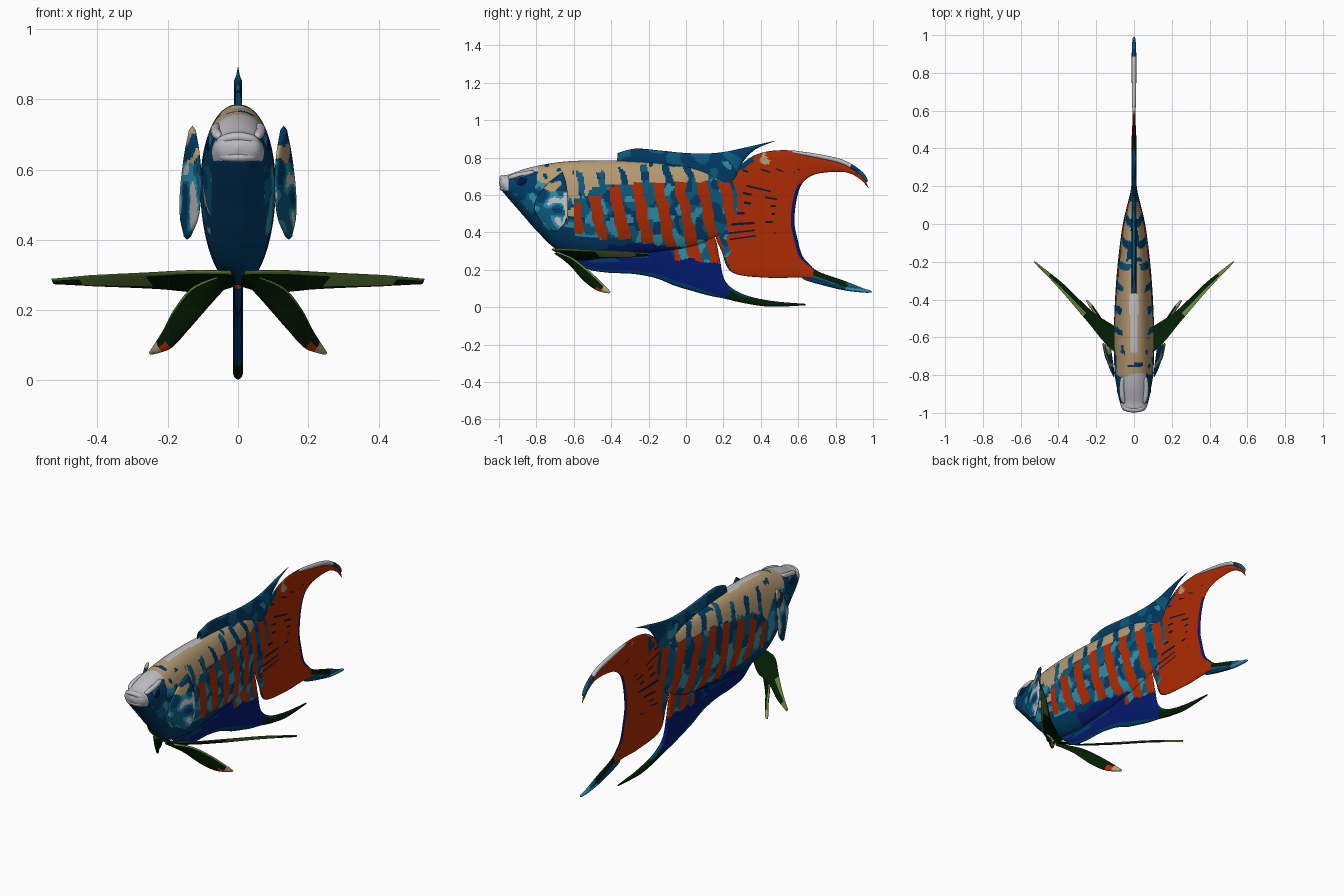
import bpy, bmesh, math
from mathutils import Vector, noise

if "Cube" in bpy.data.objects:
    bpy.data.objects.remove(bpy.data.objects["Cube"])

# ---- palette ----
PALETTE = [("tan", (.47, .325, .17)), ("orange_red", (.42, .024, .001)),
           ("deep_blue", (.000, .043, .13)), ("teal", (.003, .10, .20)),
           ("light_teal", (.025, .27, .40)), ("indigo", (.001, .010, .16)),
           ("dark_green", (.001, .013, .001)), ("light_green", (.13, .24, .05)),
           ("pale_grey", (.52, .52, .55)), ("night_blue", (.001, .009, .05))]
TAN, RED, DEEP, TEAL, LIGHT, INDIGO, GREEN, LIME, GREY, NIGHT = range(10)
MATS = []
for label, rgb in PALETTE:
    m = bpy.data.materials.new(label)
    m.diffuse_color = (*rgb, 1)
    m.use_nodes = True
    m.node_tree.nodes["Principled BSDF"].inputs["Base Color"].default_value = m.diffuse_color
    MATS.append(m)


# ---- helpers ----
def spline(pts, t):
    """Smooth curve through pts (any dimension), t from 0 to 1."""
    n = len(pts) - 1
    i = min(int(t * n), n - 1)
    f = t * n - i
    q = [pts[max(0, min(n, i + k))] for k in (-1, 0, 1, 2)]
    return [.5 * (2 * b + (c - a) * f + (2 * a - 5 * b + 4 * c - d) * f * f
                  + (3 * b - a - 3 * c + d) * f ** 3) for a, b, c, d in zip(*q)]


def spots(p, scale, seed=0):
    return noise.noise(Vector((seed * 7.3 + (3 if p.x > 0 else 0), p.y * scale, p.z * scale)))


def surface(name, func, nu, nv, rule):
    """Grid surface func(u, v), welded at the seams, coloured by rule(p, u, v)."""
    bm = bmesh.new()
    grid = [[bm.verts.new(func(i / nu, j / nv)) for j in range(nv + 1)] for i in range(nu + 1)]
    for i in range(nu):
        for j in range(nv):
            f = bm.faces.new((grid[i][j], grid[i + 1][j], grid[i + 1][j + 1], grid[i][j + 1]))
            f.smooth = True
            f.material_index = rule(f.calc_center_median(), (i + .5) / nu, (j + .5) / nv)
    bmesh.ops.remove_doubles(bm, verts=bm.verts[:], dist=2e-5)
    bmesh.ops.recalc_face_normals(bm, faces=bm.faces[:])
    me = bpy.data.meshes.new(name)
    bm.to_mesh(me)
    bm.free()
    for m in MATS:
        me.materials.append(m)
    ob = bpy.data.objects.new(name, me)
    bpy.context.collection.objects.link(ob)
    return ob


def fin(name, a, b, normal, thick, nu, nv, rule):
    """Thin lens-shaped blade between the edge curves a and b."""
    n = Vector(normal).normalized()

    def f(u, v):
        w = 1 - abs(2 * v - 1)
        pa, pb = Vector(spline(a, u)), Vector(spline(b, u))
        t = min(thick, (pb - pa).length * .4) * math.sin(math.pi * w) ** .45 if .001 < w < .999 else 0
        return pa.lerp(pb, w) + n * (t if v < .5 else -t)
    return surface(name, f, nu, nv * 2, lambda p, u, v: rule(p, u, 1 - abs(2 * v - 1)))


def flat(pts):
    return [(0, y, z) for y, z in pts]


def tube(name, pts, r, rule, up=(1, 0, 0)):
    def f(u, v):
        c = Vector(spline(pts, u))
        t = Vector(spline(pts, min(1, u + .01))) - Vector(spline(pts, max(0, u - .01)))
        s = t.cross(Vector(up)).normalized()
        k = t.cross(s).normalized()
        rr = r * max(0, 1 - abs(2 * u - 1) ** 4) ** .5
        return c + (s * math.cos(v * math.tau) + k * math.sin(v * math.tau)) * rr
    return surface(name, f, 40, 12, rule)


# ---- body: y, top, bottom, half width ----
STATIONS = [(-1, .668, .660, .0), (-.985, .70, .625, .056), (-.94, .712, .57, .076),
            (-.87, .737, .49, .090), (-.80, .755, .41, .101), (-.70, .773, .315, .106),
            (-.60, .782, .285, .107), (-.48, .785, .272, .104), (-.36, .783, .275, .098),
            (-.24, .777, .285, .089), (-.12, .768, .30, .076), (0, .753, .315, .059),
            (.1, .725, .345, .036), (.18, .69, .39, .017), (.27, .66, .44, .008), (.3, .56, .54, .0)]


def body_shape(u, v):
    y, top, bot, w = spline(STATIONS, u)
    a = v * math.tau
    s, c = math.sin(a), math.cos(a)
    x = w * math.copysign(abs(s) ** .88, s) * (1 + .05 * c) if abs(s) > 1e-6 else 0
    return (x, y, (top + bot) / 2 + (top - bot) / 2 * c)


def stripe_phase(y, z):
    return ((y + .64 + (z - .5) * .2) / .118 + .12 * noise.noise(Vector((4, y * 9, z * 14)))) % 1


def flank(y, z, p):
    """Slanting red bars over teal, shared by the body and the fin roots."""
    ph = stripe_phase(y, z)
    low = .385 - .17 * (y + .5) + .03 * spots(p, 16, 2)
    high = min(.67, .57 + .45 * (y + .55)) + .02 * spots(p, 20, 3)
    if low < z < high and .17 < ph < .68:
        return RED
    k = spots(p, 15, 4)
    return LIGHT if k > (.08 if z < .53 else .38) else TEAL if spots(p, 14, 5) > -.05 else DEEP


def body_rule(p, u, v):
    y, z = p.y, p.z
    j = spots(p, 18, 1)
    if y < -.80 + .02 * j:                                    # face
        if z > .725 or (z > .625 and y < -.95) or (z > .63 and abs(p.x) < .055):
            return GREY
        if z > .61 or abs(p.x) < .075:
            return DEEP
        return LIGHT if j > .38 else TEAL if j > -.05 else DEEP
    if abs(p.x) < .022 and z > .76 and -.68 < y < -.37:       # pale back ridge
        return GREY
    if y < -.60:                                              # cheek and gill
        if z > .67 - 1.2 * max(0, y + .70) + .02 * j:
            return DEEP if spots(p, 26, 8) > .48 else TAN
        if z < .42 + .03 * j or abs(p.x) < .08:
            return DEEP
        k = spots(p, 13, 6)
        return LIGHT if k > .2 else TAN if k < -.42 else TEAL if k > -.15 else DEEP
    if z > min(.655, .57 + .55 * (y + .60)) + .05 * max(0, y + .4) + .02 * j:   # back with short bars
        ph = stripe_phase(y, z)
        if (ph > .78 or ph < .08) and z < (.735 if y < -.3 else .77) + .03 * j:
            return DEEP if spots(p, 12, 3) > -.1 else TEAL
        return DEEP if y > -.2 and z > .752 - .1 * max(0, y) and j > -.1 else TAN
    if z < .375 - .12 * (y + .5) + .02 * j:                   # belly
        return DEEP if y < -.42 or z > .34 or j > .25 else INDIGO
    return flank(y, z, p)


surface("body", body_shape, 260, 96, body_rule)

# ---- tail fin: outer and inner outlines, upper tip to lower tip ----
TAIL_OUT = flat([(.98, .63), (.93, .72), (.82, .775), (.60, .835), (.40, .825), (.27, .74), (.18, .62),
                 (.155, .41), (.19, .30), (.25, .185), (.45, .157), (.65, .155), (.82, .095), (1, .08)])
TAIL_IN = flat([(.98, .63), (.93, .685), (.85, .722), (.72, .717), (.65, .69), (.61, .64), (.587, .55),
                (.58, .45), (.595, .37), (.62, .28), (.66, .23), (.71, .19), (.85, .14), (1, .08)])


def tail_rule(p, u, v):
    y, z = p.y, p.z
    if y > .68 and z < .25:
        return GREEN if v > .45 and y < .86 else LIGHT if spots(p, 14) > .1 else TEAL
    if v > .965 and .2 < z < .66:
        return INDIGO
    if y < .225 + .03 * spots(p, 18, 3):
        if .35 < stripe_phase(y, z) < .75 and z < .62:
            return RED
        return LIGHT if spots(p, 16, 4) > .3 else DEEP if spots(p, 15) > -.1 else TEAL
    if z > .68 and y < .36 and spots(p, 16, 5) > .12:
        return DEEP
    if z > .74 and y < .52 and spots(p, 16, 9) > .36:
        return TAN
    if int(u * 168) % 4 == 0 and .10 < v < .75 and .36 < z < .74 and spots(p, 14, 2) > .1:
        return NIGHT
    return RED


fin("tail_fin", TAIL_OUT, TAIL_IN, (1, 0, 0), .008, 168, 44, tail_rule)
tube("upper_tail_ray", flat([(.56, .832), (.72, .805), (.84, .775), (.93, .72), (.97, .67)]), .012,
     lambda p, u, v: GREY if u < .6 else DEEP if u < .72 else TEAL)
tube("lower_tail_ray", flat([(.62, .158), (.75, .125), (.86, .10), (.995, .083)]), .012,
     lambda p, u, v: LIGHT if u > .65 else DEEP)

# ---- dorsal fin ----
fin("dorsal_fin",
    flat([(-.37, .77), (-.25, .75), (-.12, .74), (0, .72), (.1, .69), (.18, .65), (.25, .67), (.30, .77),
          (.37, .843), (.475, .888)]),
    flat([(-.365, .825), (-.27, .848), (-.14, .838), (-.02, .826), (.08, .822), (.16, .825), (.23, .835),
          (.29, .848), (.37, .866), (.475, .89)]),
    (1, 0, 0), .012, 110, 24,
    lambda p, u, v: LIGHT if spots(p, 15, 5) > .42 and p.z < .78 else
    DEEP if spots(p, 13, 2) > -.02 else TEAL)


# ---- anal fin ----
def anal_rule(p, u, v):
    y, z = p.y, p.z
    if y > .23:
        return GREEN if v > .25 or y > .34 else DEEP
    if y > -.06 and z > .245 + .03 * spots(p, 18):
        return RED if .12 < stripe_phase(y, z) < .72 else LIGHT if spots(p, 16, 4) > 0 else TEAL
    if v > .93 or (y < -.2 and z > .265) or (spots(p, 11, 7) > .32 and z > .24):
        return DEEP
    return INDIGO


fin("anal_fin",
    flat([(-.62, .30), (-.48, .33), (-.34, .34), (-.18, .36), (-.04, .38), (.08, .40), (.15, .38),
          (.18, .26), (.21, .14), (.30, .072), (.45, .035), (.64, .018)]),
    flat([(-.60, .26), (-.53, .205), (-.42, .185), (-.28, .178), (-.16, .155), (-.06, .115), (.03, .088),
          (.12, .063), (.21, .045), (.31, .022), (.45, .003), (.64, .010)]),
    (1, 0, 0), .014, 130, 36, anal_rule)

# ---- paired fins, lips and eyes ----
PECTORAL_A = [(.13, -.66, .725), (.112, -.75, .65), (.105, -.81, .55), (.115, -.78, .46), (.145, -.70, .40)]
PECTORAL_B = [(.13, -.66, .725), (.148, -.64, .66), (.163, -.63, .55), (.163, -.64, .46), (.145, -.70, .40)]
PELVIC_A = [(.02, -.72, .31), (.13, -.655, .313), (.26, -.50, .305), (.40, -.335, .297), (.53, -.2, .288)]
PELVIC_B = [(.01, -.62, .27), (.09, -.55, .250), (.225, -.46, .262), (.38, -.315, .27), (.525, -.2, .275)]
LOBE_A = [(.06, -.69, .295), (.13, -.61, .265), (.18, -.53, .205), (.215, -.46, .14), (.253, -.405, .08)]
LOBE_B = [(.01, -.70, .29), (.07, -.62, .225), (.14, -.55, .145), (.19, -.48, .092), (.24, -.41, .075)]


def pectoral_rule(p, u, v):
    k = spots(p, 15, 6)
    if p.z > .62:
        return TAN if k > .1 else DEEP
    return GREY if k > .3 or (v > .88 and k > -.1) else LIGHT if k > .05 else TEAL if k > -.22 else DEEP


for s, side in ((1, "right"), (-1, "left")):
    def mir(pts):
        return [(s * x, y, z) for x, y, z in pts]
    fin(side + "_pectoral_fin", mir(PECTORAL_A), mir(PECTORAL_B), (s * .95, -.3, 0), .010, 50, 24, pectoral_rule)
    fin(side + "_pelvic_fin", mir(PELVIC_A), mir(PELVIC_B), (s * .45, -.45, .75), .014, 60, 14,
        lambda p, u, v: LIME if v < .1 or (u > .52 and v < .62) else GREEN)
    fin(side + "_pelvic_lobe", mir(LOBE_A), mir(LOBE_B), (s * .5, -.68, -.5), .011, 50, 14,
        lambda p, u, v: TAN if u > .84 else RED if u > .74 and v > .5 else LIME if v < .07 else GREEN)

    def eye_shape(u, v):
        a, b = u * math.pi, v * math.tau
        return (s * (.063 + .028 * math.cos(a)), -.877 + .036 * math.sin(a) * math.cos(b),
                .672 + .036 * math.sin(a) * math.sin(b))
    surface(side + "_eye", eye_shape, 20, 28, lambda p, u, v: NIGHT if u < .27 else TEAL if u < .36 else DEEP)
    # brow swelling above the eye
    tube(side + "_brow", mir([(.052, -.95, .69), (.062, -.91, .703), (.064, -.86, .713), (.06, -.81, .725)]),
         .014, lambda p, u, v: GREY)

tube("upper_lip", [(-.062, -.945, .655), (-.043, -.975, .683), (0, -.984, .692), (.043, -.975, .683),
                   (.062, -.945, .655)], .014, lambda p, u, v: GREY, (0, 0, 1))
tube("lower_lip", [(-.060, -.94, .648), (-.042, -.97, .638), (0, -.982, .636), (.042, -.97, .638),
                   (.060, -.94, .648)], .014, lambda p, u, v: GREY, (0, 0, 1))
